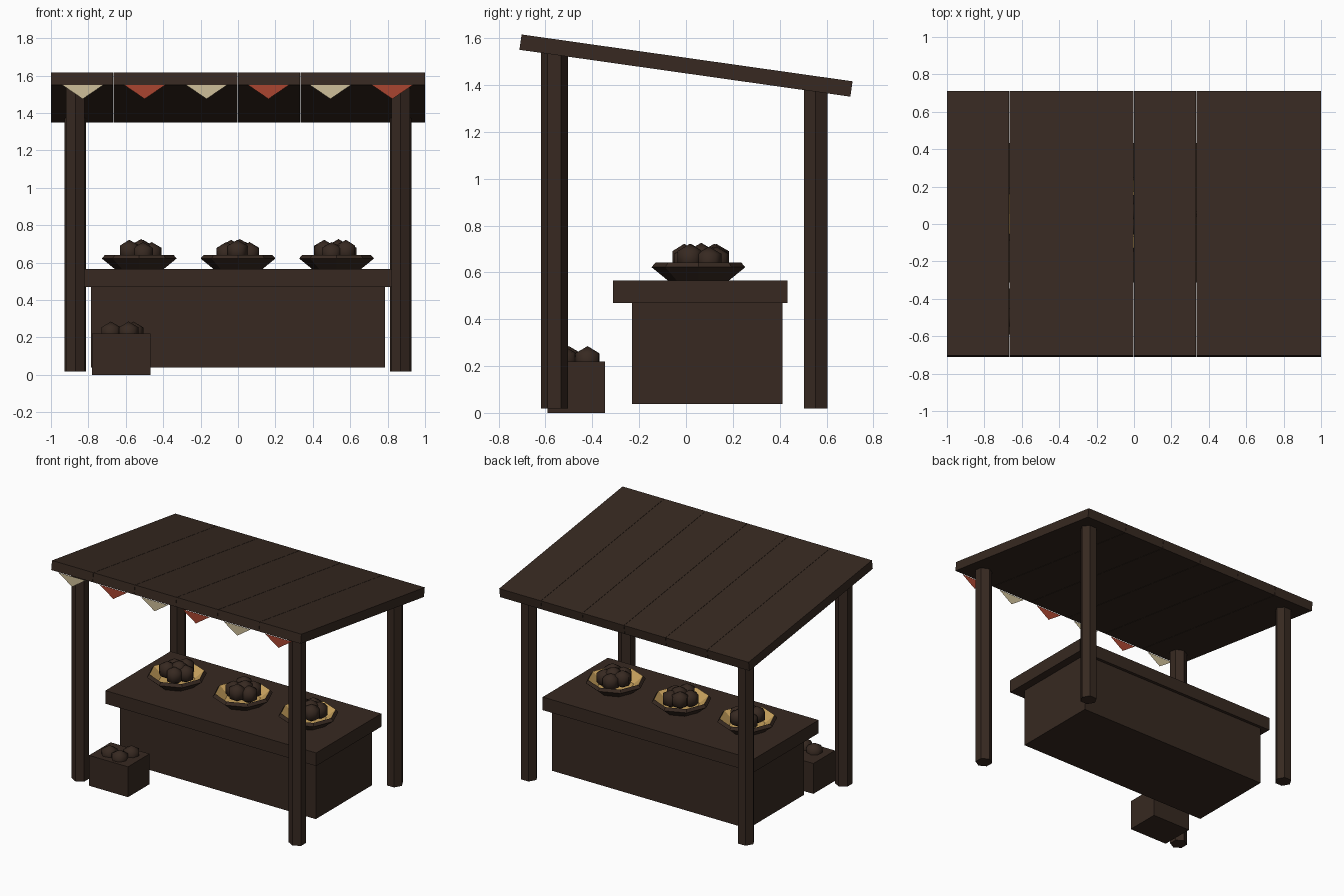
import bpy, bmesh, math
from mathutils import Matrix

if "Cube" in bpy.data.objects:
    bpy.data.objects.remove(bpy.data.objects["Cube"])


def mat(name, rgb):
    m = bpy.data.materials.new(name)
    m.diffuse_color = (*rgb, 1)
    m.use_nodes = True
    m.node_tree.nodes["Principled BSDF"].inputs["Base Color"].default_value = m.diffuse_color
    return m


WOOD = mat("dark_wood", (0.038, 0.022, 0.015))
GOLD = mat("gold", (0.58, 0.36, 0.11))
CREAM = mat("cream_cloth", (0.62, 0.52, 0.32))
RED = mat("red_cloth", (0.40, 0.06, 0.03))


def finish(name, bm, *mats, smooth=False):
    mesh = bpy.data.meshes.new(name)
    bm.to_mesh(mesh)
    bm.free()
    ob = bpy.data.objects.new(name, mesh)
    bpy.context.collection.objects.link(ob)
    for m in mats:
        mesh.materials.append(m)
    for p in mesh.polygons:
        p.use_smooth = smooth
    return ob


def box(name, lo, hi, rot_x=0):
    bm = bmesh.new()
    size = [b - a for a, b in zip(lo, hi)]
    mid = [(a + b) / 2 for a, b in zip(lo, hi)]
    bmesh.ops.create_cube(bm, size=1, matrix=Matrix.Translation(mid)
                          @ Matrix.Rotation(rot_x, 4, 'X') @ Matrix.Diagonal((*size, 1)))
    return finish(name, bm, WOOD)


def post(name, x, y, z0, z1, turn):
    bm = bmesh.new()
    h = z1 - z0
    bmesh.ops.create_cone(bm, cap_ends=True, segments=6, radius1=0.058, radius2=0.058, depth=h,
                          matrix=Matrix.Translation((x, y, z0 + h / 2)) @ Matrix.Rotation(turn, 4, 'Z'))
    return finish(name, bm, WOOD)


def fruit(name, x, y, z, r=0.063):
    bm = bmesh.new()
    bmesh.ops.create_uvsphere(bm, u_segments=7, v_segments=3, radius=r,
                              matrix=Matrix.Translation((x, y, z)) @ Matrix.Rotation(x * 9, 4, 'Z'))
    return finish(name, bm, WOOD, smooth=True)


def bowl(name, x, y):
    # outer wall, rim, then golden inside
    profile = [(0.13, 0.565), (0.2, 0.622), (0.183, 0.642), (0.12, 0.59)]
    bm = bmesh.new()
    rings = [[bm.verts.new((x + r * math.cos(i * math.pi / 4), y + r * math.sin(i * math.pi / 4), z))
              for i in range(8)] for r, z in profile]
    for k in range(3):
        for i in range(8):
            j = (i + 1) % 8
            f = bm.faces.new((rings[k][i], rings[k][j], rings[k + 1][j], rings[k + 1][i]))
            f.material_index = int(k == 2)
    bm.faces.new(rings[0][::-1])
    bm.faces.new(rings[-1]).material_index = 1
    return finish(name, bm, WOOD, GOLD)


# Sloping roof planks
tilt = -math.atan2(0.2, 1.413)
for i in range(6):
    x0 = -1 + i / 3
    box(f"roof_plank_{i}", (x0, -0.7135, 1.45), (x0 + 1 / 3 - (0.002 if i < 5 else 0), 0.7135, 1.516), tilt)

# Bunting along the front edge
for i in range(6):
    x = -0.83 + i * 0.331
    bm = bmesh.new()
    bm.faces.new([bm.verts.new(p) for p in
                  ((x - 0.11, -0.715, 1.55), (x, -0.715, 1.475), (x + 0.11, -0.715, 1.55))])
    finish(f"bunting_flag_{i}", bm, RED if i % 2 else CREAM)

# Posts
for side, s in (("left", -1), ("right", 1)):
    post(f"front_post_{side}", s * 0.87, -0.562, 0.018, 1.545, 0)
    post(f"back_post_{side}", s * 0.87, 0.553, 0.018, 1.395, math.pi / 2)

# Counter
box("counter_body", (-0.785, -0.23, 0.038), (0.785, 0.412, 0.475))
box("counter_top", (-0.845, -0.312, 0.47), (0.845, 0.434, 0.565))

# Bowls with heaped fruit
for b, bx in enumerate((-0.528, 0, 0.527)):
    bowl(f"bowl_{b}", bx, 0.053)
    for i in range(5):
        a = i * math.tau / 5 + b * 0.9
        fruit(f"bowl_{b}_fruit_{i}", bx + 0.066 * math.cos(a), 0.062 + 0.07 * math.sin(a), 0.647 + 0.012 * (i % 2))
    fruit(f"bowl_{b}_fruit_top", bx + 0.01, 0.065, 0.663)

# Crate on the ground with fruit
box("crate", (-0.78, -0.592, 0), (-0.468, -0.345, 0.22))
for i, (x, y) in enumerate(((-0.68, -0.5), (-0.56, -0.42), (-0.585, -0.52))):
    fruit(f"crate_fruit_{i}", x, y, 0.222)
